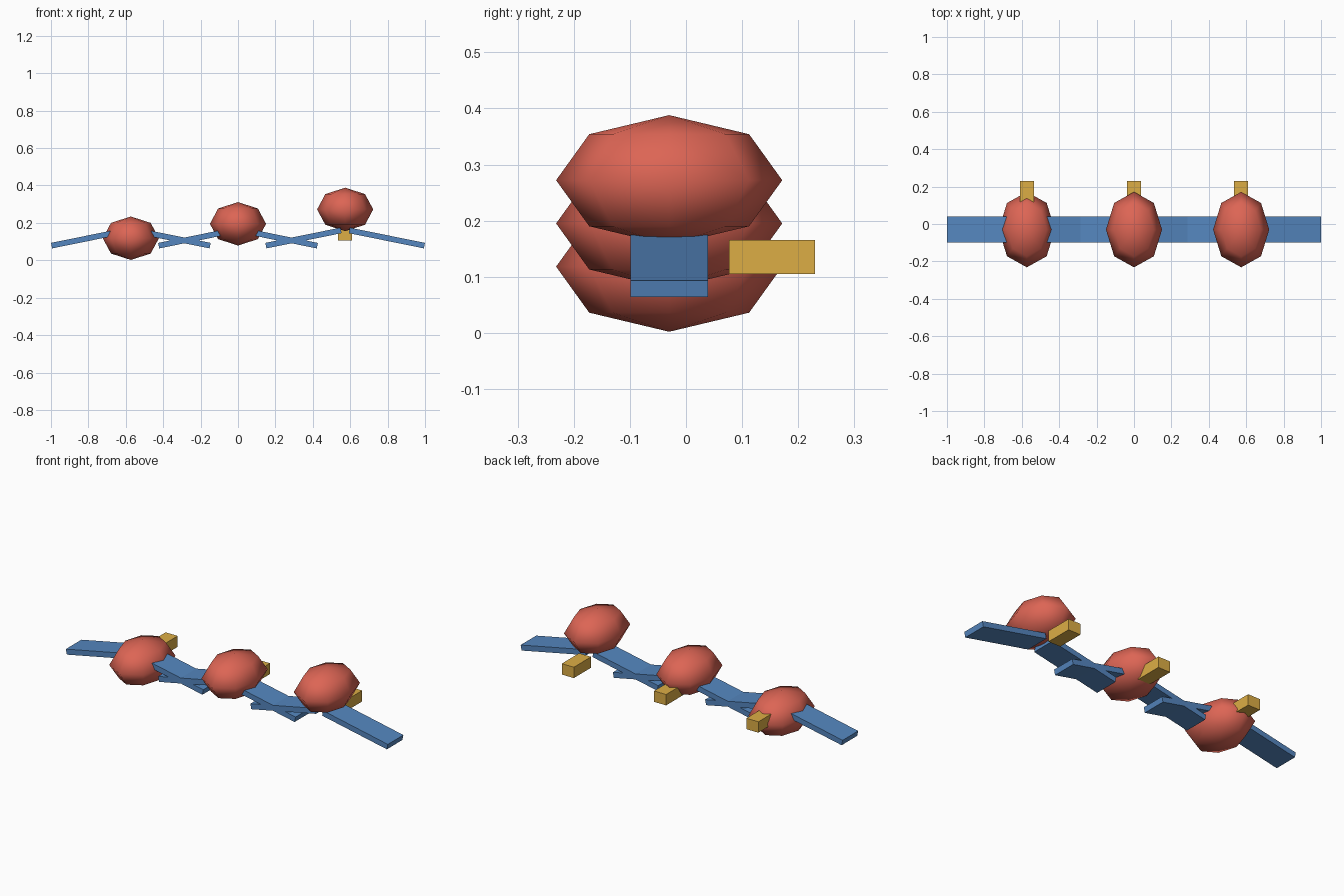
import bpy
from mathutils import Matrix

if "Cube" in bpy.data.objects:
    bpy.data.objects.remove(bpy.data.objects["Cube"])


def material(name, color):
    mat = bpy.data.materials.new(name)
    mat.diffuse_color = (*color, 1)
    mat.use_nodes = True
    mat.node_tree.nodes["Principled BSDF"].inputs["Base Color"].default_value = mat.diffuse_color
    return mat


RED = material("red", (0.72, 0.13, 0.09))
BLUE = material("blue", (0.09, 0.24, 0.52))
GOLD = material("gold", (0.72, 0.42, 0.06))


def finish(name, location, size, mat, tilt=0):
    # bake size, tilt and position into the mesh
    obj = bpy.context.object
    obj.name = name
    obj.data.transform(Matrix.Translation(location)
                       @ Matrix.Rotation(tilt, 4, 'Y')
                       @ Matrix.Diagonal((*size, 1)))
    obj.data.materials.append(mat)
    return obj


def box(name, location, size, mat, tilt=0):
    bpy.ops.mesh.primitive_cube_add(size=1)
    return finish(name, location, size, mat, tilt)


# three flyers in a row, bodies bobbing at rising heights
for i, (x, z) in enumerate([(-0.573, 0.118), (0, 0.195), (0.573, 0.272)], 1):
    # coarse eight-sided body, smooth shaded
    bpy.ops.mesh.primitive_uv_sphere_add(segments=8, ring_count=4, radius=1)
    finish(f"body_{i}", (x, -0.03, z), (0.15, 0.2015, 0.116), RED)
    bpy.ops.object.shade_smooth()

    # drooping wings
    for side, label in ((-1, "left"), (1, "right")):
        box(f"{label}_wing_{i}", (x + side * 0.223, -0.03, 0.119),
            (0.41, 0.138, 0.03), BLUE, side * 0.2)

    # tail
    box(f"tail_{i}", (x, 0.1535, 0.135), (0.075, 0.153, 0.061), GOLD)
